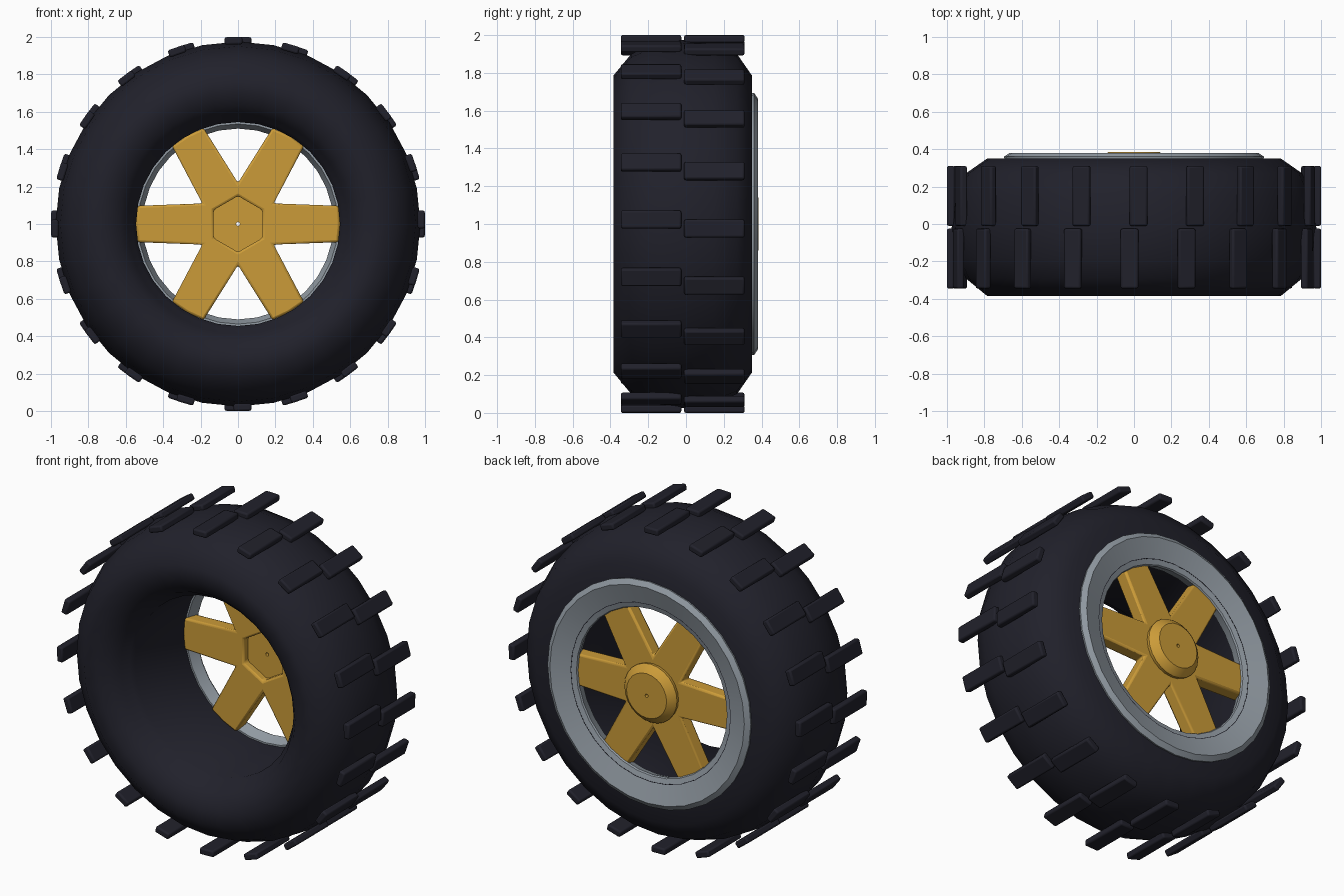
import bpy, bmesh, math
from mathutils import Matrix, Vector

cube = bpy.data.objects.get("Cube")
if cube:
    bpy.data.objects.remove(cube, do_unlink=True)


def material(name, rgb):
    m = bpy.data.materials.new(name)
    m.use_nodes = True
    color = (*rgb, 1)
    m.diffuse_color = color
    m.node_tree.nodes["Principled BSDF"].inputs["Base Color"].default_value = color
    return m


rubber = material("dark rubber", (0.015, 0.015, 0.024))
gold = material("gold paint", (0.60, 0.33, 0.04))
steel = material("grey metal", (0.29, 0.33, 0.37))


def polar(r, angle, y):
    return Vector((r * math.cos(angle), y, 1 + r * math.sin(angle)))


def finish(bm, name, mat, angle=30, bevel=0, segments=2):
    bmesh.ops.recalc_face_normals(bm, faces=bm.faces)
    mesh = bpy.data.meshes.new(name)
    bm.to_mesh(mesh)
    bm.free()
    obj = bpy.data.objects.new(name, mesh)
    bpy.context.collection.objects.link(obj)
    mesh.materials.append(mat)
    bpy.ops.object.select_all(action="DESELECT")
    obj.select_set(True)
    bpy.context.view_layer.objects.active = obj
    bpy.ops.object.shade_smooth_by_angle(angle=math.radians(angle))
    if bevel:
        mod = obj.modifiers.new("soft edges", "BEVEL")
        mod.width = bevel
        mod.segments = segments
        mod.limit_method = "ANGLE"
    return obj


def revolve(name, profile, mat, steps=32, angle=30):
    """Closed (radius, y) profile turned around the axle."""
    bm = bmesh.new()
    rings = [[bm.verts.new(polar(r, math.tau * i / steps, y)) for r, y in profile]
             for i in range(steps)]
    n = len(profile)
    for i in range(steps):
        a, b = rings[i], rings[(i + 1) % steps]
        for j in range(n):
            k = (j + 1) % n
            bm.faces.new((a[j], a[k], b[k], b[j]))
    return finish(bm, name, mat, angle)


# Tyre carcass with a rounded front sidewall and a straight bore
revolve("tyre", [
    (0.545, 0.345), (0.545, -0.23), (0.565, -0.25), (0.59, -0.30),
    (0.635, -0.35), (0.70, -0.378), (0.785, -0.385), (0.90, -0.29),
    (0.95, -0.18), (0.975, -0.02), (0.95, 0.15), (0.90, 0.27), (0.785, 0.35),
], rubber, angle=50)

# Two staggered rows of tread blocks
bm = bmesh.new()
for y, shift in ((-0.185, 1.4), (0.15, -1.4)):
    for i in range(20):
        turn = Matrix.Rotation(-math.radians(18 * i + shift), 4, "Y")
        place = (Matrix.Translation((0, 0, 1)) @ turn
                 @ Matrix.Translation((0.98, y, 0))
                 @ Matrix.Diagonal((0.04, 0.32, 0.095, 1)))
        bmesh.ops.create_cube(bm, size=1, matrix=place)
finish(bm, "tread_blocks", rubber, bevel=0.01)

# Dished metal rim at the back
revolve("rim", [
    (0.555, 0.26), (0.535, 0.26), (0.51, 0.325), (0.515, 0.335),
    (0.665, 0.38), (0.695, 0.36), (0.69, 0.335), (0.56, 0.335),
], steel)

# Six tapered spokes around a hexagonal socket
bm = bmesh.new()
FRONT, BACK = 0.24, 0.325
hexagon, notch = [], []
for i in range(6):
    a = math.radians(60 * i + 30)
    hexagon.append(bm.verts.new(polar(0.15, a, FRONT)))
    notch.append(bm.verts.new(polar(0.22, a, FRONT)))
for i in range(6):
    a = math.radians(60 * i)
    spread = math.atan2(0.097, 0.535)
    low, mid, high = (bm.verts.new(polar(0.545, a + s, FRONT))
                      for s in (-spread, 0, spread))
    bm.faces.new((hexagon[i - 1], notch[i - 1], notch[i], hexagon[i]))
    bm.faces.new((notch[i - 1], low, mid, high, notch[i]))
plate = bmesh.ops.extrude_face_region(bm, geom=bm.faces[:], use_keep_orig=True)
moved = [v for v in plate["geom"] if isinstance(v, bmesh.types.BMVert)]
bmesh.ops.translate(bm, verts=moved, vec=(0, BACK - FRONT, 0))
finish(bm, "spokes", gold, bevel=0.012)

# Hub: socket floor in front, bevelled cap behind, small axle hole
revolve("hub", [
    (0.01, 0.285), (0.17, 0.285), (0.18, 0.345), (0.17, 0.358),
    (0.137, 0.385), (0.01, 0.385),
], gold, steps=24)
